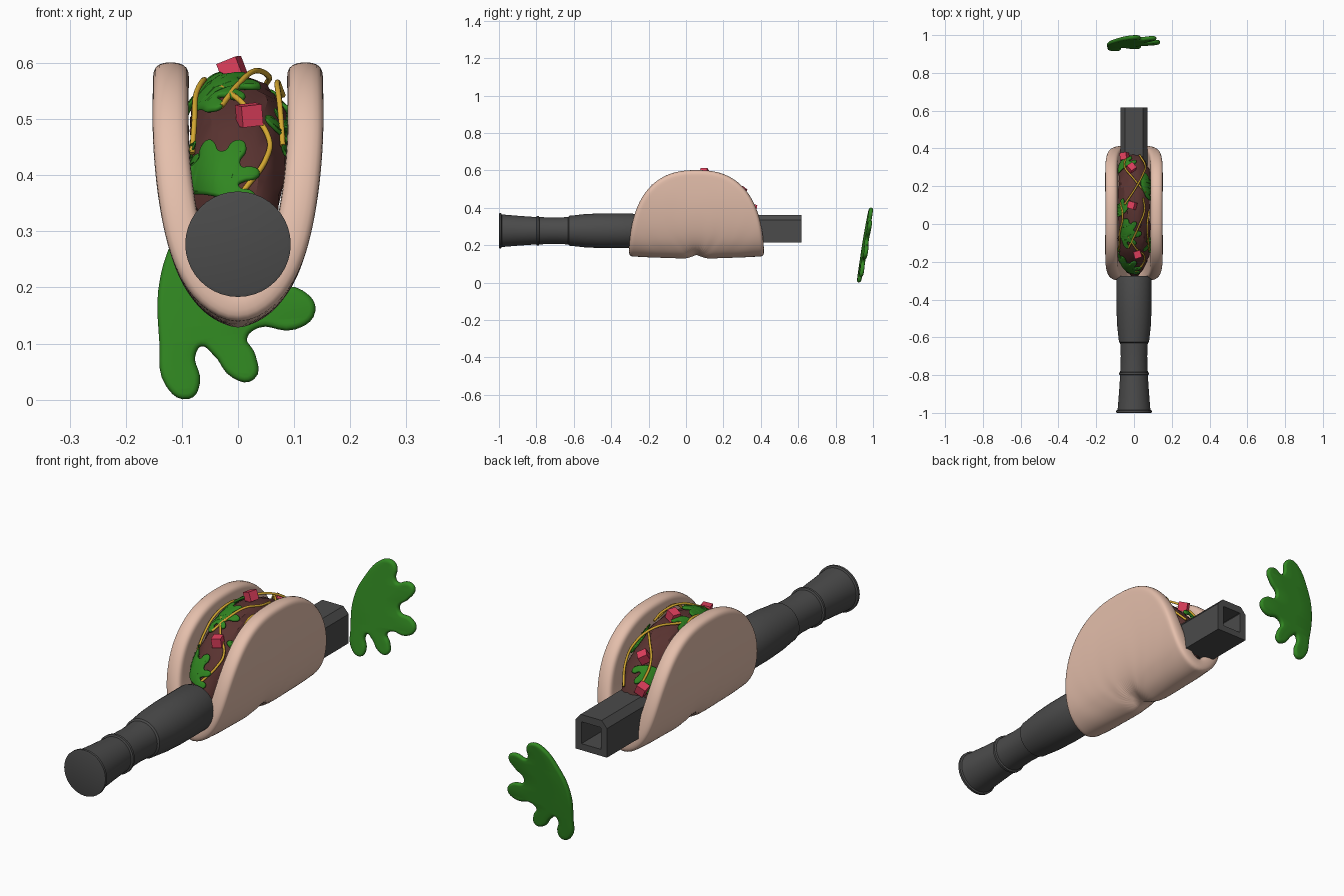
import bpy, bmesh, random
from math import sin, cos, pi
from mathutils import Euler, Matrix, Vector

if "Cube" in bpy.data.objects:
    bpy.data.objects.remove(bpy.data.objects["Cube"])

random.seed(4)


def material(name, rgb):
    m = bpy.data.materials.new(name)
    m.diffuse_color = (*rgb, 1)
    m.use_nodes = True
    m.node_tree.nodes["Principled BSDF"].inputs["Base Color"].default_value = m.diffuse_color
    return m


DARK = material("dark_grey", (.07, .07, .07))
DOUGH = material("dough", (.78, .52, .41))
MEAT = material("meat", (.10, .033, .03))
GREEN = material("green", (.03, .24, .015))
YELLOW = material("yellow", (.66, .39, .03))
RED = material("red", (.75, .05, .11))


def add_object(name, bm, mat, smooth=None):
    bmesh.ops.recalc_face_normals(bm, faces=bm.faces[:])
    me = bpy.data.meshes.new(name)
    bm.to_mesh(me)
    bm.free()
    me.materials.append(mat)
    ob = bpy.data.objects.new(name, me)
    bpy.context.collection.objects.link(ob)
    if smooth:
        bpy.ops.object.select_all(action='DESELECT')
        ob.select_set(True)
        bpy.context.view_layer.objects.active = ob
        bpy.ops.object.shade_smooth_by_angle(angle=smooth)
    return ob


def skin(bm, rows, wrap=False):
    vs = [[bm.verts.new(p) for p in r] for r in rows]
    for a, b in zip(vs, vs[1:]):
        n = len(a)
        for i in range(n if wrap else n - 1):
            j = (i + 1) % n
            bm.faces.new((a[i], a[j], b[j], b[i]))
    return vs


# Handle: turned profile along y
prof = [(-1, .088), (-.998, .094), (-.988, .094), (-.985, .087), (-.9, .08), (-.8, .073),
        (-.797, .08), (-.787, .08), (-.784, .073), (-.7, .07), (-.63, .073), (-.625, .08),
        (-.61, .081), (-.54, .089), (-.45, .093), (-.29, .093), (-.275, .088)]
bm = bmesh.new()
N = 40
rings = skin(bm, [[(r * cos(2 * pi * i / N), y, .277 + r * sin(2 * pi * i / N)) for i in range(N)]
                  for y, r in prof], True)
bm.faces.new(rings[0])
bm.faces.new(rings[-1])
add_object("handle", bm, DARK, .6)

# Barrel: square tube with chamfered top corners
outer = [(-.072, .215), (.072, .215), (.072, .335), (.048, .362), (-.048, .362), (-.072, .335)]
inner = [(-.044, .242), (.044, .242), (.044, .33), (.042, .332), (-.042, .332), (-.044, .33)]
bm = bmesh.new()
rings = skin(bm, [[(x, y, z) for x, z in s] for s, y in
                  ((outer, .30), (outer, .618), (inner, .618), (inner, .35))], True)
bm.faces.new(rings[0])
bm.faces.new(rings[-1])
add_object("barrel", bm, DARK)

# Shell: disc folded along a U-shaped section, then thickened
sec = [Vector(p) for p in ((0, .158), (.04, .176), (.076, .225), (.1, .3), (.115, .39),
                           (.121, .48), (.119, .603))]
lens = [0]
for a, b in zip(sec, sec[1:]):
    lens.append(lens[-1] + (b - a).length)
S = lens[-1]


def fold(s):
    a = min(abs(s), S)
    for i in range(len(sec) - 1):
        if a <= lens[i + 1] + 1e-9:
            p = sec[i].lerp(sec[i + 1], (a - lens[i]) / (lens[i + 1] - lens[i]))
            return (p.x if s > 0 else -p.x), p.y


bm = bmesh.new()
rows = []
for rho in (.12, .25, .4, .55, .7, .83, .93, 1):
    ring = []
    for i in range(48):
        t = 2 * pi * i / 48
        c, s = cos(t), sin(t)
        k = rho / (abs(c) ** 2.5 + abs(s) ** 2.5) ** .4
        x, z = fold(S * k * s)
        ring.append((x, .056 + .362 * k * c, z))
    rows.append(ring)
bm.faces.new(skin(bm, rows, True)[0])
shell = add_object("shell", bm, DOUGH)
m = shell.modifiers.new("thickness", 'SOLIDIFY')
m.thickness, m.offset = .064, 0
m = shell.modifiers.new("round", 'SUBSURF')
m.levels = m.render_levels = 2
shell.data.shade_smooth()


# Filling: half disc with a rounded rim; toppings follow the same surface
def surf(th, x, lift=0):
    over = max(0, abs(x) - .083)
    sg = 1 if x > 0 else -1
    cx = min(abs(x), .083)
    h = lift - .055 * (cx / .083) ** 3 - over
    z = .21 + (.362 + h) * sin(th)
    cx *= min(1, .45 + 3 * max(0, z - .21))
    return Vector((sg * (cx + (.006 if over else 0)), .06 - (.337 + h) * cos(th), z))


bm = bmesh.new()
rows = []
for i in range(31):
    th = pi * i / 30
    core = [surf(th, .083 * j / 5) for j in range(-5, 6)]
    core = [p + Vector([random.uniform(-.004, .004) for _ in range(3)]) for p in core]
    rows.append([(-.045, .06, .22)] + core + [(.045, .06, .22)])
skin(bm, rows)
bmesh.ops.remove_doubles(bm, verts=bm.verts[:], dist=1e-5)
add_object("filling", bm, MEAT, .45)

# Lettuce: puffy lobed outline, centred on its own middle
LEAF = [(-.128, .22), (-.13, .1), (-.12, .03), (-.09, .011), (-.078, .03), (-.086, .08),
        (-.066, .105), (-.035, .085), (-.005, .048), (.022, .044), (.022, .075), (.006, .11),
        (.035, .138), (.1, .135), (.128, .16), (.11, .186), (.06, .2), (.05, .235),
        (.09, .275), (.108, .31), (.09, .322), (.04, .31), (.022, .33), (.022, .375),
        (0, .39), (-.035, .378), (-.09, .31)]


def leaf(name, place, thick):
    cu = bpy.data.curves.new(name, 'CURVE')
    cu.dimensions, cu.fill_mode, cu.resolution_u = '2D', 'BOTH', 5
    cu.bevel_depth, cu.bevel_resolution, cu.extrude = .010, 2, .001
    sp = cu.splines.new('BEZIER')
    sp.bezier_points.add(len(LEAF) - 1)
    sp.use_cyclic_u = True
    for bp, (x, z) in zip(sp.bezier_points, LEAF):
        bp.co = (x, z - .2, 0)
        bp.handle_left_type = bp.handle_right_type = 'AUTO'
    tmp = bpy.data.objects.new(name + "_outline", cu)
    bpy.context.collection.objects.link(tmp)
    deps = bpy.context.evaluated_depsgraph_get()
    me = bpy.data.meshes.new_from_object(tmp.evaluated_get(deps))
    bpy.data.objects.remove(tmp)
    bm = bmesh.new()
    bm.from_mesh(me)
    bmesh.ops.remove_doubles(bm, verts=bm.verts[:], dist=1e-5)
    long = [e for e in bm.edges if e.calc_length() > .03]
    bmesh.ops.subdivide_edges(bm, edges=long, cuts=2)
    bmesh.ops.triangulate(bm, faces=bm.faces[:])
    for v in bm.verts:
        v.co = place(v.co.x, v.co.y, v.co.z * thick)
    add_object(name, bm, GREEN, .9)


leaf("flying_leaf", lambda u, v, w: Vector((u, .96 + .15 * v + .06 * u + w, .2 + v)), 1)


def drape(th, x, size, turn):
    def place(u, v, w):
        a, b = u * cos(turn) - v * sin(turn), u * sin(turn) + v * cos(turn)
        return surf(th + b * size / .35, x + a * size, .011 + w)
    return place


for i, (th, x, size, turn) in enumerate([
        (.60, -.03, .42, 1.2), (1.25, -.02, .42, .3), (1.65, -.09, .36, 2.5),
        (.95, .10, .36, 3.6), (2.05, .09, .4, .4), (2.5, -.07, .38, 1.9), (.75, -.11, .3, 0)]):
    leaf(f"lettuce_{i + 1}", drape(th, x, size, turn), .5)

# Cheese: thin strands wandering over the filling: (angle, x, lift)
STRANDS = [
    [(.45, .01, .01), (.65, .05, .012), (.8, .055, .01), (1.0, .01, .014), (1.2, -.03, .012)],
    [(1.0, -.03, .012), (1.2, .0, .015), (1.4, .03, .022), (1.6, .055, .02), (1.8, .05, .012)],
    [(.8, -.082, .01), (1.0, -.078, .02), (1.25, -.075, .03), (1.5, -.06, .02), (1.75, -.07, .012)],
    [(.85, .08, .01), (1.1, .075, .028), (1.35, .07, .035), (1.6, .08, .02)],
    [(1.7, -.05, .012), (1.95, .01, .022), (2.2, .05, .03), (2.4, .06, .02), (2.65, .03, .012)],
    [(1.9, .06, .012), (2.1, .0, .016), (2.35, -.05, .022), (2.6, -.04, .012)],
]
for i, pts in enumerate(STRANDS):
    cu = bpy.data.curves.new(f"cheese_{i + 1}", 'CURVE')
    cu.dimensions = '3D'
    cu.bevel_depth, cu.bevel_resolution, cu.resolution_u, cu.use_fill_caps = .005, 2, 8, True
    sp = cu.splines.new('BEZIER')
    sp.bezier_points.add(len(pts) - 1)
    for bp, p in zip(sp.bezier_points, pts):
        bp.co = surf(*p)
        bp.handle_left_type = bp.handle_right_type = 'AUTO'
    cu.materials.append(YELLOW)
    bpy.context.collection.objects.link(bpy.data.objects.new(cu.name, cu))

# Tomato: tilted cubes
for i, (th, x) in enumerate([(.9, .02), (1.68, -.01), (2.3, -.015), (2.62, -.05)]):
    bm = bmesh.new()
    rot = Euler((random.uniform(-.5, .5), random.uniform(-.5, .5), .3 + i)).to_matrix().to_4x4()
    bmesh.ops.create_cube(bm, size=.038, matrix=Matrix.Translation(surf(th, x, .018)) @ rot)
    add_object(f"tomato_{i + 1}", bm, RED)
